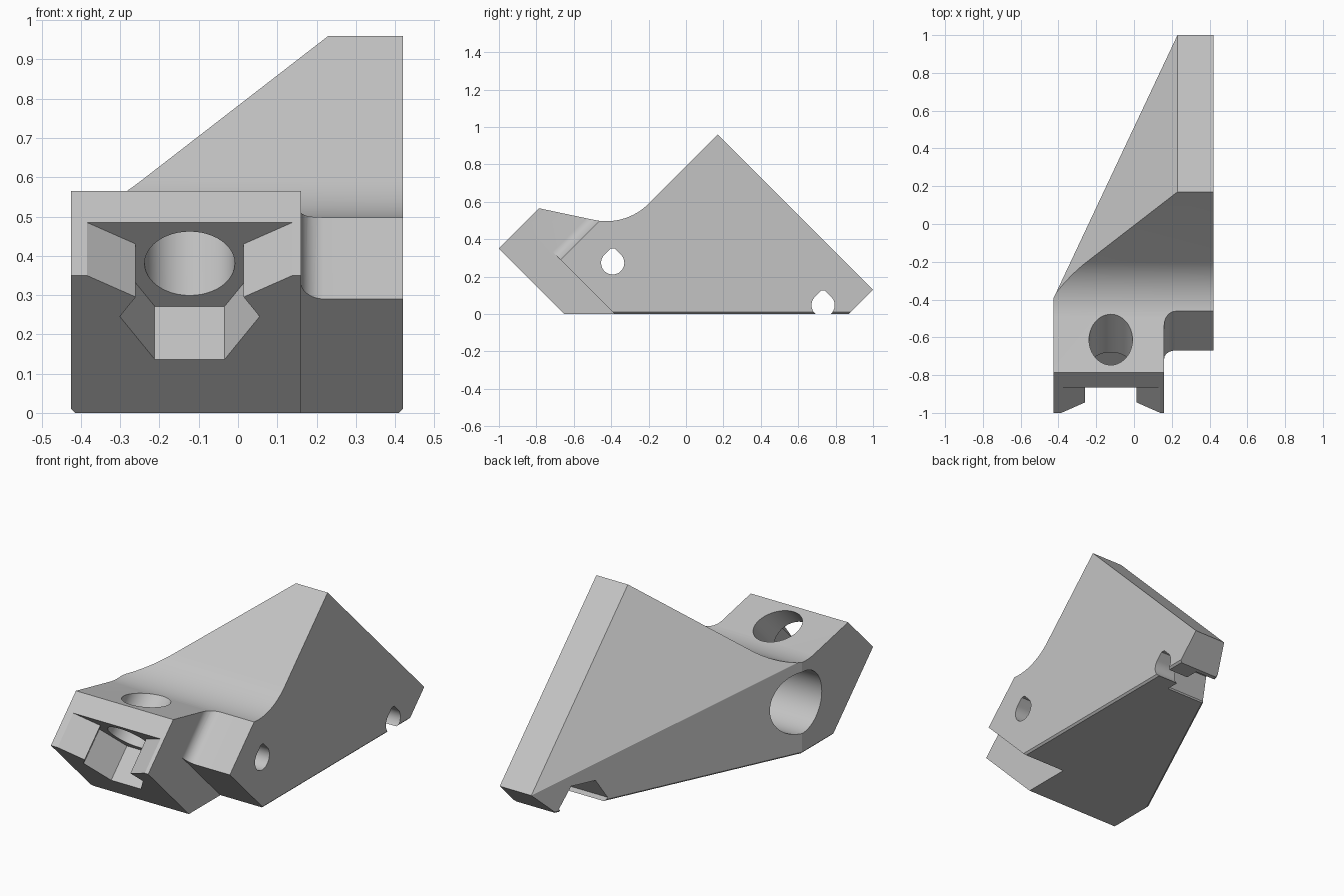
import bpy, bmesh
from math import sin, cos, pi, radians
from mathutils import Vector

old = bpy.data.objects.get("Cube")
if old:
    bpy.data.objects.remove(old, do_unlink=True)

grey = bpy.data.materials.new("plain grey")
grey.use_nodes = True
grey.diffuse_color = (0.55, 0.55, 0.55, 1)
grey.node_tree.nodes["Principled BSDF"].inputs["Base Color"].default_value = (0.55, 0.55, 0.55, 1)

X, Y, Z = Vector((1, 0, 0)), Vector((0, 1, 0)), Vector((0, 0, 1))
UP_BACK = (Y + Z).normalized()      # axis of the tilted bolt
DOWN_BACK = (Y - Z).normalized()    # inward normal of the sloped nose
SIDE = (Y, Z, X)
NOSE = (X, DOWN_BACK, UP_BACK)


def arc(cx, cy, r, start, end, n):
    angles = [radians(start + (end - start) * i / n) for i in range(n + 1)]
    return [(cx + r * cos(a), cy + r * sin(a)) for a in angles]


def ring(cx, cy, r, n):
    return arc(cx, cy, r, 0, 360, n)[:-1]


def teardrop(cx, cy, r):
    # round hole with a small blunt roof for clean bridging
    tip = 1.25 * r
    return arc(cx, cy, r, 135, 405, 36) + [(cx + 0.164 * r, cy + tip), (cx - 0.164 * r, cy + tip)]


def prism(name, points, frame, start, end, origin=(0, 0, 0)):
    u, v, w = frame
    bm = bmesh.new()
    base = [bm.verts.new(Vector(origin) + u * a + v * b + w * start) for a, b in points]
    face = bm.faces.new(base)
    grown = bmesh.ops.extrude_face_region(bm, geom=[face])["geom"]
    bmesh.ops.translate(bm, vec=w * (end - start),
                        verts=[g for g in grown if isinstance(g, bmesh.types.BMVert)])
    bmesh.ops.recalc_face_normals(bm, faces=bm.faces)
    mesh = bpy.data.meshes.new(name)
    bm.to_mesh(mesh)
    bm.free()
    obj = bpy.data.objects.new(name, mesh)
    bpy.context.collection.objects.link(obj)
    mesh.materials.append(grey)
    return obj


def trim(obj, planes):
    bm = bmesh.new()
    bm.from_mesh(obj.data)
    for point, normal in planes:
        geom = bm.verts[:] + bm.edges[:] + bm.faces[:]
        cut = bmesh.ops.bisect_plane(bm, geom=geom, plane_co=point, plane_no=normal,
                                     clear_outer=True, dist=1e-5)["geom_cut"]
        edges = [e for e in cut if isinstance(e, bmesh.types.BMEdge) and e.is_boundary]
        bmesh.ops.edgenet_fill(bm, edges=edges)
    bmesh.ops.recalc_face_normals(bm, faces=bm.faces)
    bm.to_mesh(obj.data)
    bm.free()


# Bracket body: side outline with a curved saddle behind the nose
outline = [(-0.65, 0), (-1, 0.35), (-0.785, 0.565)]
outline += arc(-0.426, 0.816, 0.32, 259.4, 315, 16)
outline += [(0.17, 0.96), (1, 0.13), (0.87, 0)]
body = prism("bracket_body", outline, SIDE, -0.425, 0.42)

# Tapered flank, upright flank and the fine bottom chamfers
trim(body, [
    ((0.23, 0.17, 0.96), (-1, 0.647, 0.647)),
    ((0.23, 1, 0.13), (-1.38, 0.65, 0)),
    ((0.42, 0, 0.01), (1, 0, -1)),
    ((-0.425, 0, 0.01), (-1, 0, -1)),
    ((0.23, 1, 0.01), (-0.905, 0.426, -1)),
])

# Step beside the nose, with a rounded inner corner
step_profile = arc(0.06, 0.06, 0.06, 180, 270, 10) + [(0.4, 0), (0.4, 0.5), (0, 0.5)]
cutters = [
    prism("step_lower_cutter", [(-0.28, -0.1), (-1.1, 0.72), (-1.2, -0.1)], SIDE, 0.16, 0.6),
    prism("step_upper_cutter", step_profile, (X, -DOWN_BACK, UP_BACK), -0.02, 0.5,
          (0.16, -0.67, 0.29)),
]

# Nose: hexagonal nut pocket, flared slot and tilted bolt hole
nose = (-0.123, -1, 0.35)
half = [(0.31, -0.03), (0.137, 0.078), (0.137, 0.14)]
slot = half + [(-a, b) for a, b in reversed(half)]
cutters += [
    prism("nut_pocket_cutter", ring(0, 0.148, 0.178, 6), NOSE, -0.1, 0.191, nose),
    prism("flared_slot_cutter", slot, NOSE, -0.1, 0.191, nose),
    prism("bolt_hole_cutter", ring(0, 0.148, 0.115, 48), NOSE, 0.1, 0.55, nose),
]

# Cross holes with a round counterbore and a rear nut pocket
cutters += [
    prism("front_cross_hole_cutter", teardrop(-0.392, 0.273, 0.062), SIDE, 0.2, 0.6),
    prism("counterbore_cutter", ring(-0.392, 0.278, 0.167, 56), SIDE, -0.6, 0.29),
    prism("rear_cross_hole_cutter", teardrop(0.733, 0.047, 0.062), SIDE, -0.6, 0.6),
    prism("rear_nut_cutter", ring(0.733, 0.02, 0.125, 6), SIDE, -0.6, 0.29),
]

bpy.context.view_layer.objects.active = body
for cutter in cutters:
    mod = body.modifiers.new(cutter.name, "BOOLEAN")
    mod.operation = "DIFFERENCE"
    mod.solver = "EXACT"
    mod.object = cutter
    bpy.ops.object.modifier_apply(modifier=mod.name)
    bpy.data.objects.remove(cutter, do_unlink=True)

bpy.ops.object.select_all(action="DESELECT")
body.select_set(True)
bpy.ops.object.shade_smooth_by_angle(angle=radians(20))
